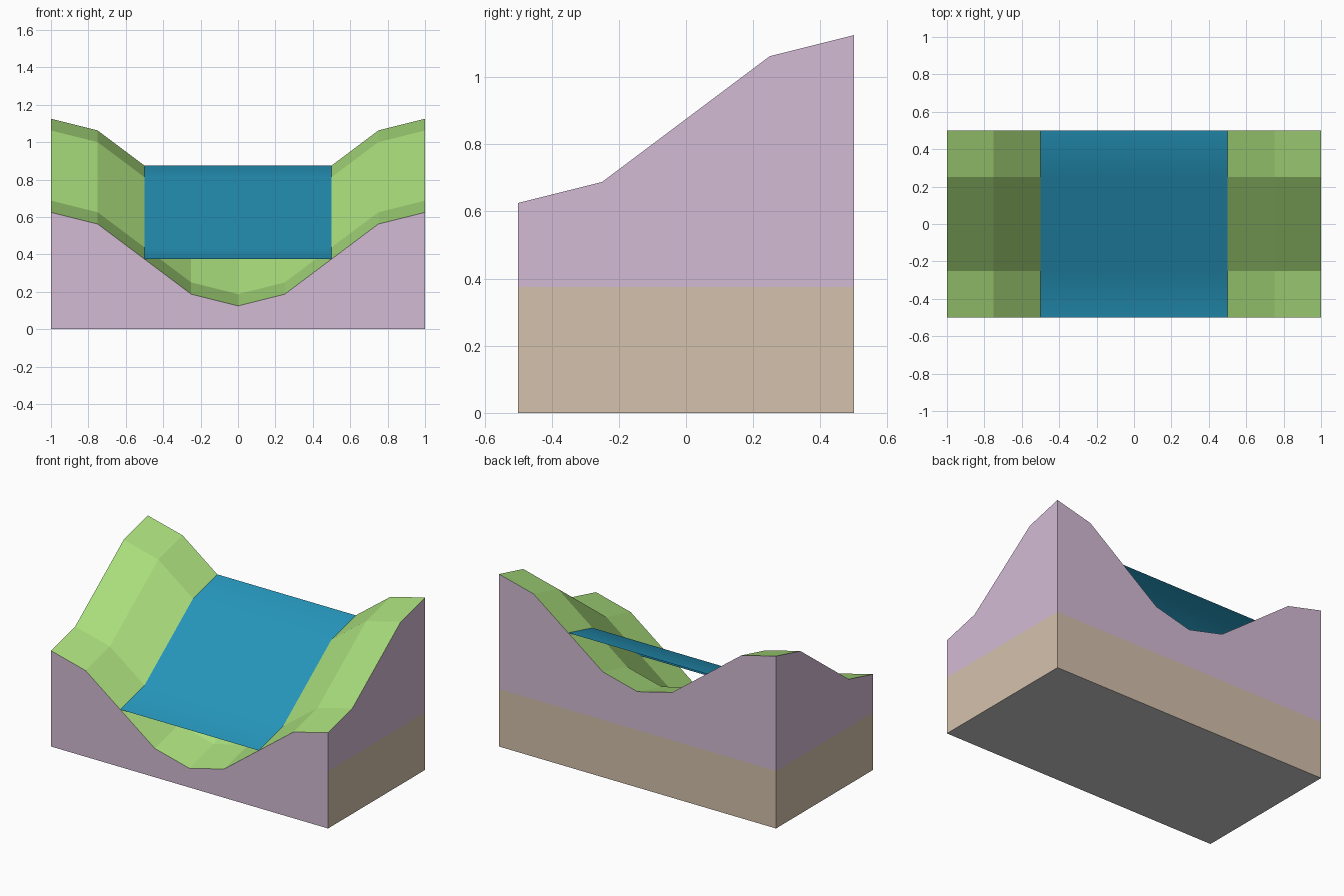
import bpy, bmesh

if "Cube" in bpy.data.objects:
    bpy.data.objects.remove(bpy.data.objects["Cube"])


def material(name, r, g, b):
    lin = [((c / 255 + 0.055) / 1.055) ** 2.4 for c in (r, g, b)]
    m = bpy.data.materials.new(name)
    m.diffuse_color = (*lin, 1)
    m.use_nodes = True
    m.node_tree.nodes["Principled BSDF"].inputs["Base Color"].default_value = m.diffuse_color
    return m


def ease(t):
    # S-curve made of two parabolas, 0..1
    return 2 * t * t if t < 0.5 else 1 - 2 * (1 - t) ** 2


def height(x, y):
    # valley across x, rising slope along y
    return 0.125 + 0.5 * ease(abs(x)) + 0.5 * ease(y + 0.5)


def sheet(bm, xs, ys, z):
    rows = [[bm.verts.new((x, y, z(x, y))) for x in xs] for y in ys]
    for a, b in zip(rows, rows[1:]):
        for i in range(len(xs) - 1):
            bm.faces.new((a[i], a[i + 1], b[i + 1], b[i]))


def finish(name, bm, mats):
    me = bpy.data.meshes.new(name)
    bm.to_mesh(me)
    bm.free()
    for m in mats:
        me.materials.append(m)
    ob = bpy.data.objects.new(name, me)
    bpy.context.collection.objects.link(ob)
    return ob


grass = material("grass green", 168, 220, 123)
soil = material("soil mauve", 212, 187, 213)
clay = material("clay tan", 212, 193, 172)
base = material("base grey", 204, 204, 204)
water = material("water blue", 38, 150, 188)

ROWS = (-0.5, -0.25, 0.25, 0.5)
BAND = 0.375

# Terrain block: ground surface, walls and underside
bm = bmesh.new()
sheet(bm, [i / 4 for i in range(-4, 5)], ROWS, height)
rim = [e for e in bm.edges if e.is_boundary]
ext = bmesh.ops.extrude_edge_only(bm, edges=rim)["geom"]
for v in ext:
    if isinstance(v, bmesh.types.BMVert):
        v.co.z = 0
bmesh.ops.contextual_create(bm, geom=[e for e in bm.edges if e.is_boundary])
bmesh.ops.recalc_face_normals(bm, faces=bm.faces)

# Clay layer line on every wall but the front
bm.normal_update()
walls = [f for f in bm.faces if abs(f.normal.z) < 0.01 and f.normal.y > -0.9]
edges = {e for f in walls for e in f.edges}
verts = {v for f in walls for v in f.verts}
bmesh.ops.bisect_plane(bm, geom=walls + list(edges) + list(verts),
                       plane_co=(0, 0, BAND), plane_no=(0, 0, 1))
bm.normal_update()
for f in bm.faces:
    n = f.normal
    if n.z > 0.1:
        f.material_index = 0
    elif n.z < -0.9:
        f.material_index = 3
    elif n.y > -0.9 and f.calc_center_median().z < BAND:
        f.material_index = 2
    else:
        f.material_index = 1
finish("terrain_block", bm, (grass, soil, clay, base))

# Water sheet spanning the valley, smooth along the slope
bm = bmesh.new()
sheet(bm, (-0.5, 0.5), ROWS, lambda x, y: height(0.5, y))
for f in bm.faces:
    f.smooth = True
finish("water_surface", bm, (water,))
